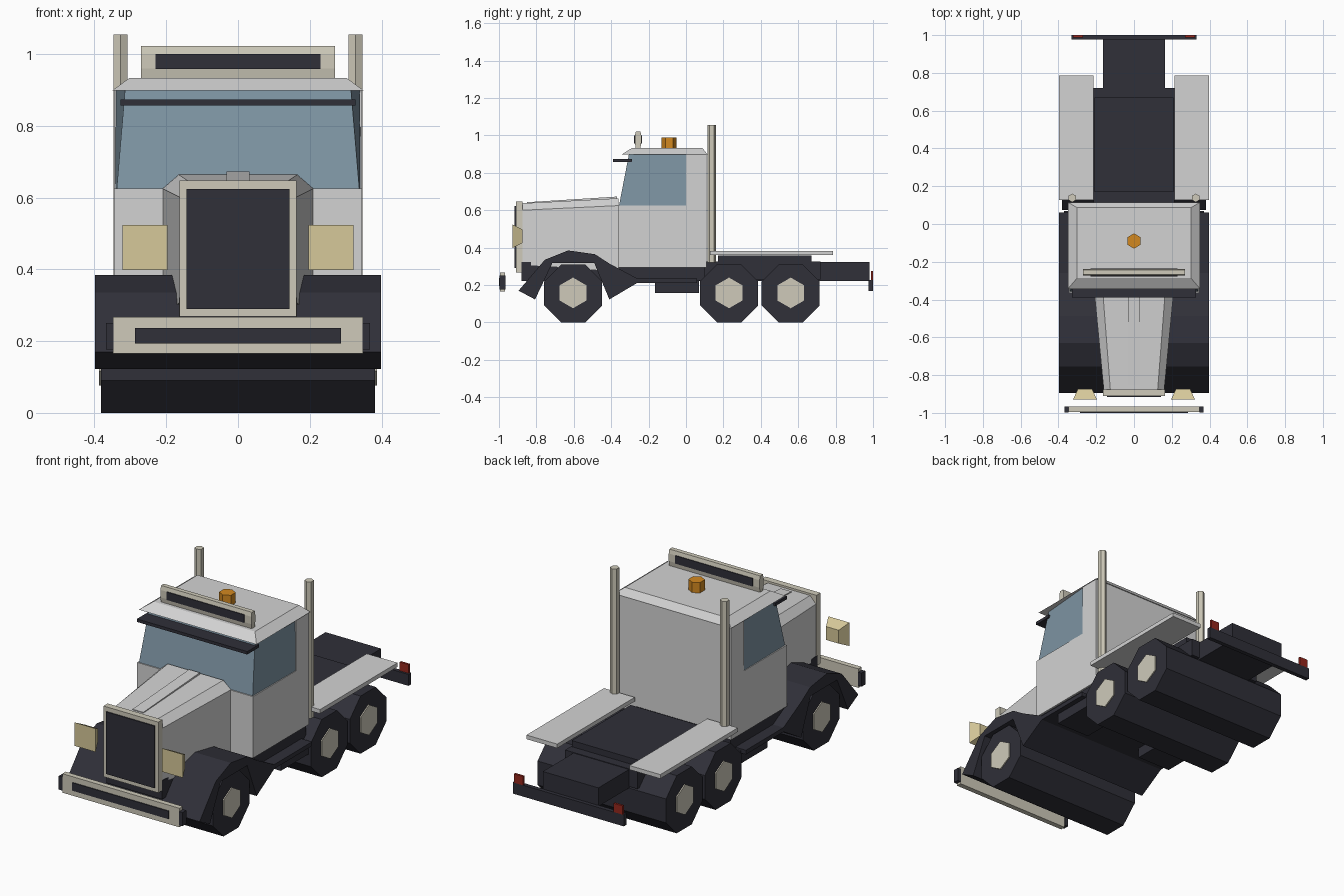
import bpy, bmesh, math

if "Cube" in bpy.data.objects:
    bpy.data.objects.remove(bpy.data.objects["Cube"])

def mat(name, r, g, b):
    m = bpy.data.materials.new(name)
    m.diffuse_color = (r, g, b, 1)
    m.use_nodes = True
    m.node_tree.nodes["Principled BSDF"].inputs["Base Color"].default_value = m.diffuse_color
    return m

WHITE = mat("body_grey", .65, .65, .65)
DARK = mat("dark_rubber", .029, .029, .04)
TRIM = mat("trim_beige", .62, .59, .49)
LAMP = mat("lamp_cream", .67, .58, .32)
GLASS = mat("glass_blue", .21, .3, .37)
ORANGE = mat("beacon_orange", .65, .25, .014)
RED = mat("tail_red", .3, .02, .012)

def loft(name, sections, material):
    """Join matching point rings into a capped solid."""
    bm = bmesh.new()
    rings = [[bm.verts.new(p) for p in s] for s in sections]
    n = len(rings[0])
    for a, b in zip(rings, rings[1:]):
        for i in range(n):
            j = (i + 1) % n
            bm.faces.new((a[i], a[j], b[j], b[i]))
    bm.faces.new(rings[0])
    bm.faces.new(rings[-1])
    bmesh.ops.recalc_face_normals(bm, faces=bm.faces)
    me = bpy.data.meshes.new(name)
    bm.to_mesh(me)
    bm.free()
    me.materials.append(material)
    ob = bpy.data.objects.new(name, me)
    bpy.context.collection.objects.link(ob)
    return ob

def rect_z(x0, x1, y0, y1, z):
    return [(x0, y0, z), (x1, y0, z), (x1, y1, z), (x0, y1, z)]

def rect_y(x0, x1, z0, z1, y):
    return [(x0, y, z0), (x1, y, z0), (x1, y, z1), (x0, y, z1)]

def box(name, x0, x1, y0, y1, z0, z1, material):
    return loft(name, [rect_z(x0, x1, y0, y1, z0), rect_z(x0, x1, y0, y1, z1)], material)

def mirrored(ob):
    ob.modifiers.new("mirror", 'MIRROR')
    return ob

def disc_x(n, r, y, z, x, turn):
    return [(x, y + r * math.cos(turn + i * math.tau / n),
             z + r * math.sin(turn + i * math.tau / n)) for i in range(n)]

def disc_z(n, r, x, y, z):
    return [(x + r * math.sin(i * math.tau / n), y + r * math.cos(i * math.tau / n), z)
            for i in range(n)]

# Wheels: full-width octagonal rollers with hexagonal hubs
for label, y in (("front", -.604), ("middle", .23), ("rear", .56)):
    loft(label + "_wheels", [disc_x(8, .1678, y, .155, x, math.pi / 8) for x in (-.382, .382)], DARK)
    mirrored(loft(label + "_hub", [disc_x(6, .082, y, .158, x, math.pi / 2) for x in (.378, .388)], TRIM))

# Chassis, deck and tanks
box("chassis_frame", -.165, .165, -.88, .98, .222, .322, DARK)
box("chassis_deck", -.215, .215, .1, .72, .23, .325, DARK)
box("coupling_plate", -.21, .21, .17, .67, .32, .358, DARK)
box("cab_floor", -.335, .335, -.36, .1, .225, .296, DARK)
mirrored(box("side_tank", .17, .37, -.165, .07, .157, .225, DARK))

# Front fenders flowing into running boards
profile = [(-.895, .17), (-.755, .335), (-.63, .385), (-.487, .365), (-.41, .315),
           (-.26, .235), (.06, .235), (.06, .212), (-.26, .212), (-.41, .123),
           (-.49, .317), (-.715, .317), (-.807, .123)]
loft("fender_running_board", [[(x, y, z) for y, z in profile] for x in (-.398, .398)], DARK)

# Hood with centre ridge
def hood_ring(y, w, zs, t, zt, zb):
    return [(-w, y, zb), (-w, y, zs), (-t, y, zt), (t, y, zt), (w, y, zs), (w, y, zb)]

loft("hood", [hood_ring(-.88, .16, .6, .125, .637, .31),
              hood_ring(-.36, .21, .625, .165, .664, .27)], WHITE)
loft("hood_ridge", [rect_y(-.032, .032, .6, .643, -.85),
                    rect_y(-.032, .032, .6, .673, -.37)], WHITE)

# Cab: lower box, rear wall, glass block, roof
box("cab_lower", -.345, .345, -.364, .11, .295, .625, WHITE)
box("cab_rear", -.345, .345, 0, .11, .625, .9, WHITE)
loft("cab_glass", [
    [(-.338, -.358, .625), (.338, -.358, .625), (.342, 0, .625), (-.342, 0, .625)],
    [(-.315, -.305, .9), (.315, -.305, .9), (.34, 0, .9), (-.34, 0, .9)]], GLASS)
loft("cab_roof", [rect_z(-.35, .35, -.343, .115, .899),
                  rect_z(-.302, .302, -.287, .087, .934)], WHITE)
box("sun_visor", -.328, .328, -.39, -.29, .857, .873, DARK)

# Roof light bar and beacon
loft("roof_light_bar", [rect_z(-.27, .27, -.268, -.244, .93),
                        rect_z(-.27, .27, -.273, -.239, .96),
                        rect_z(-.27, .27, -.273, -.239, 1.0),
                        rect_z(-.27, .27, -.268, -.244, 1.022)], TRIM)
box("light_bar_front_panel", -.23, .23, -.277, -.272, .958, 1.001, DARK)
box("light_bar_back_panel", -.23, .23, -.24, -.235, .958, 1.001, DARK)
loft("beacon", [disc_z(6, .04, 0, -.09, z) for z in (.93, .99)], ORANGE)

# Grille
box("grille_frame", -.163, .163, -.91, -.875, .268, .648, TRIM)
box("grille_panel", -.144, .144, -.916, -.909, .29, .624, DARK)

# Headlights flaring forward
mirrored(loft("headlight", [rect_y(.197, .322, .398, .524, -.928),
                            rect_y(.222, .297, .425, .497, -.873)], LAMP))

# Front bumper
box("front_bumper", -.348, .348, -.995, -.967, .165, .267, TRIM)
box("front_bumper_panel", -.287, .287, -1, -.994, .194, .237, DARK)
mirrored(box("front_bumper_end", .347, .368, -.997, -.965, .177, .25, DARK))

# Rear bumper and tail lamps
box("rear_bumper", -.33, .33, .977, 1, .167, .228, DARK)
mirrored(box("tail_lamp", .27, .322, .988, 1, .227, .275, RED))

# Rear fender plates
mirrored(box("rear_fender", .215, .398, .128, .787, .36, .382, WHITE))

# Exhaust stacks
mirrored(loft("exhaust_stack", [disc_z(6, .0225, .327, .138, z) for z in (.32, 1.055)], TRIM))
